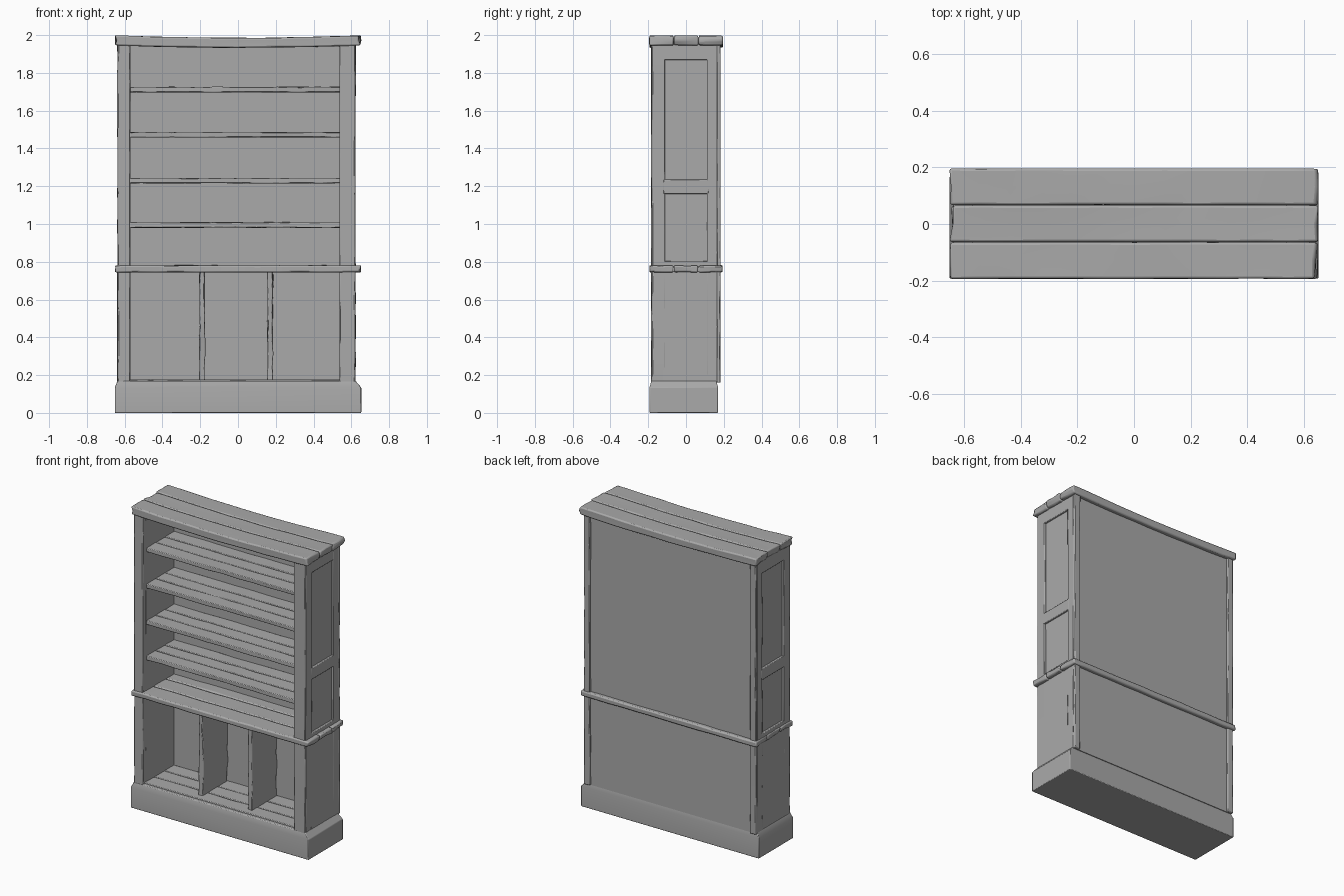
import bpy, bmesh, random
from mathutils import Vector

random.seed(4)
cube = bpy.data.objects.get("Cube")
if cube:
    bpy.data.objects.remove(cube)

wood = bpy.data.materials.new("weathered grey")
wood.use_nodes = True
GREY = (0.4, 0.4, 0.4, 1)
wood.diffuse_color = GREY
wood.node_tree.nodes["Principled BSDF"].inputs["Base Color"].default_value = GREY


def finish(name, bm, bevel):
    """Turn a bmesh into a softly bevelled wooden part."""
    bmesh.ops.recalc_face_normals(bm, faces=bm.faces)
    mesh = bpy.data.meshes.new(name)
    bm.to_mesh(mesh)
    bm.free()
    mesh.materials.append(wood)
    obj = bpy.data.objects.new(name, mesh)
    bpy.context.collection.objects.link(obj)
    if bevel:
        mod = obj.modifiers.new("worn edges", "BEVEL")
        mod.width, mod.segments, mod.limit_method = bevel, 2, "ANGLE"
    bpy.ops.object.select_all(action="DESELECT")
    obj.select_set(True)
    bpy.context.view_layer.objects.active = obj
    bpy.ops.object.shade_smooth_by_angle()
    return obj


def board(name, x, y, z, cuts=(0, 0, 0), wobble=(0, 0, 0), bevel=0.004, sag=0):
    """Box between the given limits, cut along each axis and roughened."""
    bm = bmesh.new()
    bmesh.ops.create_cube(bm, size=1)
    lims = (x, y, z)
    for v in bm.verts:
        v.co = Vector([(a + b) / 2 + c * (b - a) for c, (a, b) in zip(v.co, lims)])
    for axis, n in enumerate(cuts):
        a, b = lims[axis]
        normal = Vector([float(i == axis) for i in range(3)])
        for k in range(1, n + 1):
            bmesh.ops.bisect_plane(bm, geom=bm.verts[:] + bm.edges[:] + bm.faces[:],
                                   plane_co=normal * (a + (b - a) * k / (n + 1)),
                                   plane_no=normal)
    for v in bm.verts:
        for axis in range(3):
            a, b = lims[axis]
            if min(abs(v.co[axis] - a), abs(v.co[axis] - b)) < 1e-4:
                inward = 1 if v.co[axis] < (a + b) / 2 else -1
                v.co[axis] += inward * random.uniform(0, wobble[axis])
        v.co.z -= sag * (1 - (v.co.x / 0.65) ** 2)
    return finish(name, bm, bevel)


def planks(name, x, y, z, count, cuts, wobble, bevel=0.004, sag=0):
    """Row of planks lying side by side from front to back."""
    step = (y[1] - y[0]) / count
    for i in range(count):
        y0 = y[0] + i * step
        board(f"{name}_plank_{i + 1}", x, (y0, y0 + step), z, cuts, wobble, bevel, sag)


# Plinth with a sloped upper edge
bm = bmesh.new()
bmesh.ops.create_cube(bm, size=1)
for v in bm.verts:
    v.co = Vector((v.co.x * 1.305, v.co.y * 0.362 - 0.012, (v.co.z + 0.5) * 0.135))
top = max(bm.faces, key=lambda f: f.calc_center_median().z)
lip = bmesh.ops.extrude_face_region(bm, geom=[top])
bm.faces.remove(top)
for v in lip["geom"]:
    if isinstance(v, bmesh.types.BMVert):
        v.co = Vector((v.co.x * 0.965 - 0.008, v.co.y * 0.95, 0.17))
finish("plinth", bm, 0.004)

# Top and waist slabs with chipped plank ends
planks("top", (-0.655, 0.655), (-0.195, 0.197), (1.945, 2.0), 3,
       (11, 1, 1), (0.018, 0.002, 0.004), 0.008, 0.013)
planks("waist", (-0.655, 0.655), (-0.195, 0.195), (0.742, 0.782), 3,
       (11, 1, 0), (0.016, 0.003, 0.004), 0.008)

# Back panels
for name, z in (("upper", (0.77, 1.95)), ("lower", (0.16, 0.75))):
    board(f"{name}_back_panel", (-0.6, 0.59), (0.145, 0.168), z, bevel=0)

# Sides: core wall, framing strips and corner posts
INNER = {"right": -0.57, "left": 0.537}
OUTER = {"right": -0.64, "left": 0.624}
for side in ("right", "left"):
    inner, outer = INNER[side], OUTER[side]
    s = 1 if outer > 0 else -1

    def span(a, b):
        return (min(a, b), max(a, b))

    panel = span(inner, outer - s * 0.014)
    full = span(inner, outer)
    for name, z in (("upper", (0.77, 1.955)), ("lower", (0.16, 0.75))):
        n = 5 if name == "upper" else 3
        board(f"{side}_{name}_panel", panel, (-0.15, 0.15), z, bevel=0)
        board(f"{side}_{name}_front_post", full, (-0.18, -0.11), z,
              (0, 0, n), (0.003, 0.003, 0))
        board(f"{side}_{name}_rear_stile", full, (0.11, 0.166), z,
              (0, 0, n), (0.002, 0, 0))
        board(f"{side}_{name}_back_trim", span(outer - s * 0.045, outer),
              (0.162, 0.184), z, (0, 0, n), (0.004, 0.004, 0))
        board(f"{side}_{name}_front_trim", span(inner, outer - s * 0.004),
              (-0.185, -0.165), z, (0, 0, n), (0.003, 0.002, 0))
    rails = ((0.77, 0.805), (1.16, 1.235), (1.868, 1.955))
    for i, z in enumerate(rails):
        board(f"{side}_rail_{i + 1}", span(inner, outer - s * 0.001), (-0.12, 0.12), z)
    board(f"{side}_lower_cover", span(inner, outer - s * 0.002), (-0.12, 0.12),
          (0.16, 0.75), bevel=0)

# Shelves and cupboard floor
for i, z in enumerate((1.01, 1.245, 1.488, 1.727)):
    planks(f"shelf_{i + 1}", (-0.575, 0.545), (-0.145, 0.15), (z - 0.031, z), 3,
           (9, 0, 0), (0, 0.004, 0.004))
planks("cupboard_floor", (-0.575, 0.545), (-0.165, 0.15), (0.15, 0.178), 3,
       (9, 0, 0), (0, 0.004, 0.003))

# Cupboard dividers with ragged front edges
for i, x in enumerate((-0.19, 0.17)):
    board(f"divider_{i + 1}", (x - 0.018, x + 0.018), (-0.125, 0.15), (0.17, 0.75),
          (0, 0, 7), (0.007, 0.014, 0))
